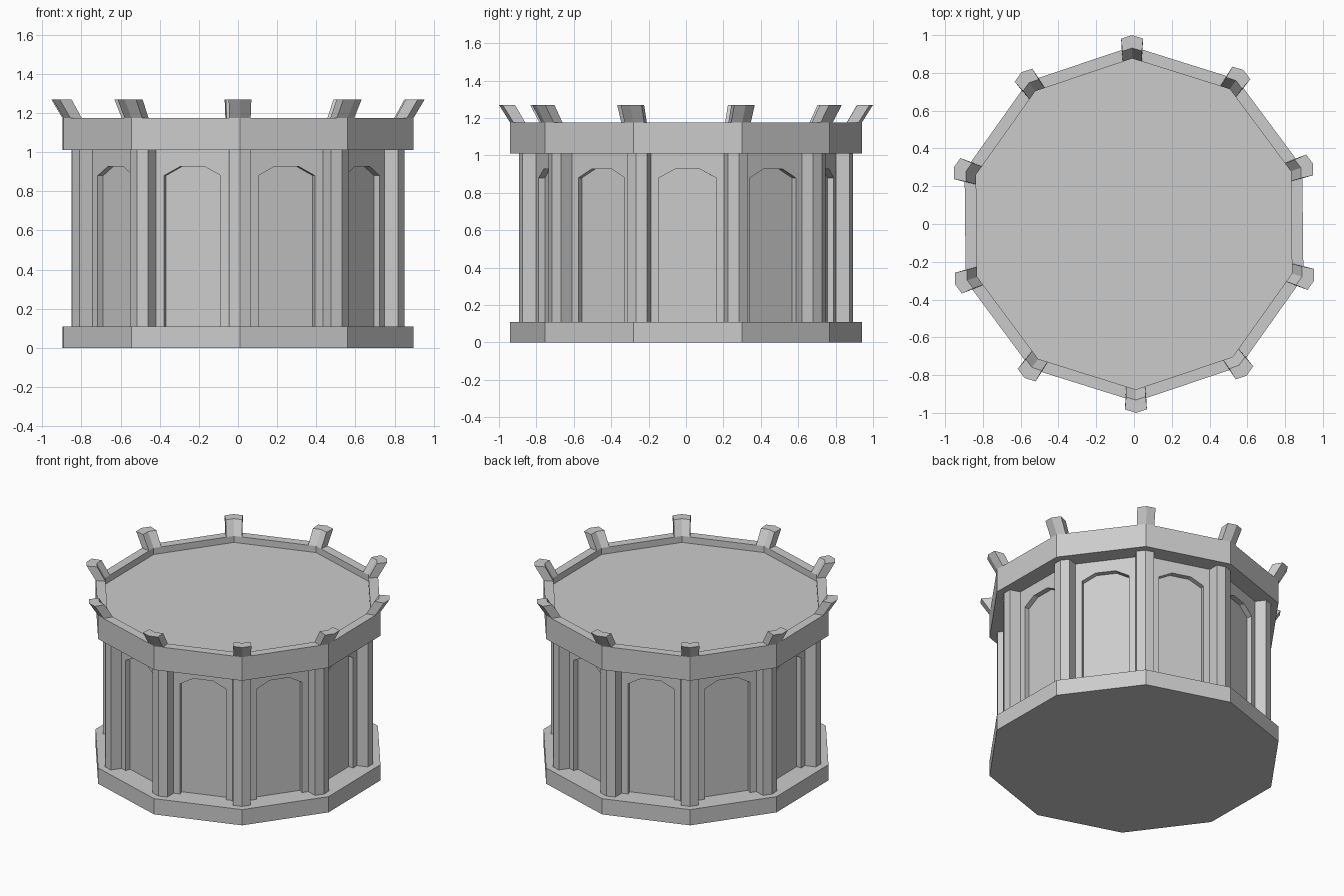
import bpy, bmesh, math

cube = bpy.data.objects.get("Cube")
if cube:
    bpy.data.objects.remove(cube, do_unlink=True)

SIDES = 10
STEP = 2 * math.pi / SIDES
TURN = math.radians(0.6)          # slight twist of the whole drum
SLOPE = math.tan(STEP / 2)

stone = bpy.data.materials.new("grey_stone")
stone.use_nodes = True
colour = (0.6, 0.6, 0.6, 1)
stone.diffuse_color = colour
stone.node_tree.nodes["Principled BSDF"].inputs["Base Color"].default_value = colour


def loft(name, loops):
    """Mesh from equal-length closed loops, capped at both ends."""
    bm = bmesh.new()
    rows = [[bm.verts.new(p) for p in loop] for loop in loops]
    n = len(rows[0])
    for low, high in zip(rows, rows[1:]):
        for i in range(n):
            j = (i + 1) % n
            bm.faces.new((low[i], low[j], high[j], high[i]))
    bm.faces.new(rows[0][::-1])
    bm.faces.new(rows[-1])
    bmesh.ops.recalc_face_normals(bm, faces=bm.faces)
    mesh = bpy.data.meshes.new(name)
    bm.to_mesh(mesh)
    bm.free()
    mesh.materials.append(stone)
    return mesh


def place(name, mesh, angle=0.0):
    obj = bpy.data.objects.new(name, mesh)
    obj.rotation_euler.z = angle
    bpy.context.collection.objects.link(obj)


def drum(name, profile):
    """Ten-sided solid from (corner radius, height) pairs."""
    loops = [[(r * math.cos((i + 0.5) * STEP), r * math.sin((i + 0.5) * STEP), z)
              for i in range(SIDES)] for r, z in profile]
    place(name, loft(name, loops), TURN)


def corner_loop(inner, outer, half_in, half_out, z):
    """Plan of a block bent around a corner of the drum."""
    return [(outer - half_out * SLOPE, -half_out, z), (outer, 0, z),
            (outer - half_out * SLOPE, half_out, z),
            (inner - half_in * SLOPE, half_in, z), (inner, 0, z),
            (inner - half_in * SLOPE, -half_in, z)]


def ring_of(name, mesh, offset):
    for i in range(SIDES):
        place(f"{name}_{i + 1}", mesh, TURN + (i + offset) * STEP)


BASE, EAVE, RIM, DECK, TOP = 0.11, 1.01, 1.175, 1.13, 1.27

# Plinth, recessed core, and crown with a sunken deck
drum("plinth", [(0.94, 0), (0.94, BASE)])
drum("core", [(0.745 / math.cos(STEP / 2), BASE), (0.745 / math.cos(STEP / 2), EAVE)])
drum("crown", [(0.94, EAVE), (0.94, RIM), (0.876, RIM), (0.876, DECK)])

# Wall panels with an arched opening down to the plinth
half = 0.78 * SLOPE
outline = [(-half, BASE), (-half, EAVE), (half, EAVE), (half, BASE),
           (0.152, BASE), (0.152, 0.88), (0.065, 0.927),
           (-0.065, 0.927), (-0.152, 0.88), (-0.152, BASE)]
panel = loft("arched_wall", [[(d, y, z) for y, z in outline] for d in (0.743, 0.78)])
ring_of("arched_wall", panel, 0)

# Corner pillars
pillar = loft("pillar", [corner_loop(0.75, 0.892, 0.056, 0.056, z) for z in (BASE, EAVE)])
ring_of("pillar", pillar, 0.5)

# Battlement blocks leaning outwards at each corner
merlon = loft("merlon", [corner_loop(0.876, 0.94, 0.05, 0.055, RIM),
                         corner_loop(0.932, 1.0, 0.052, 0.058, TOP)])
ring_of("merlon", merlon, 0.5)
